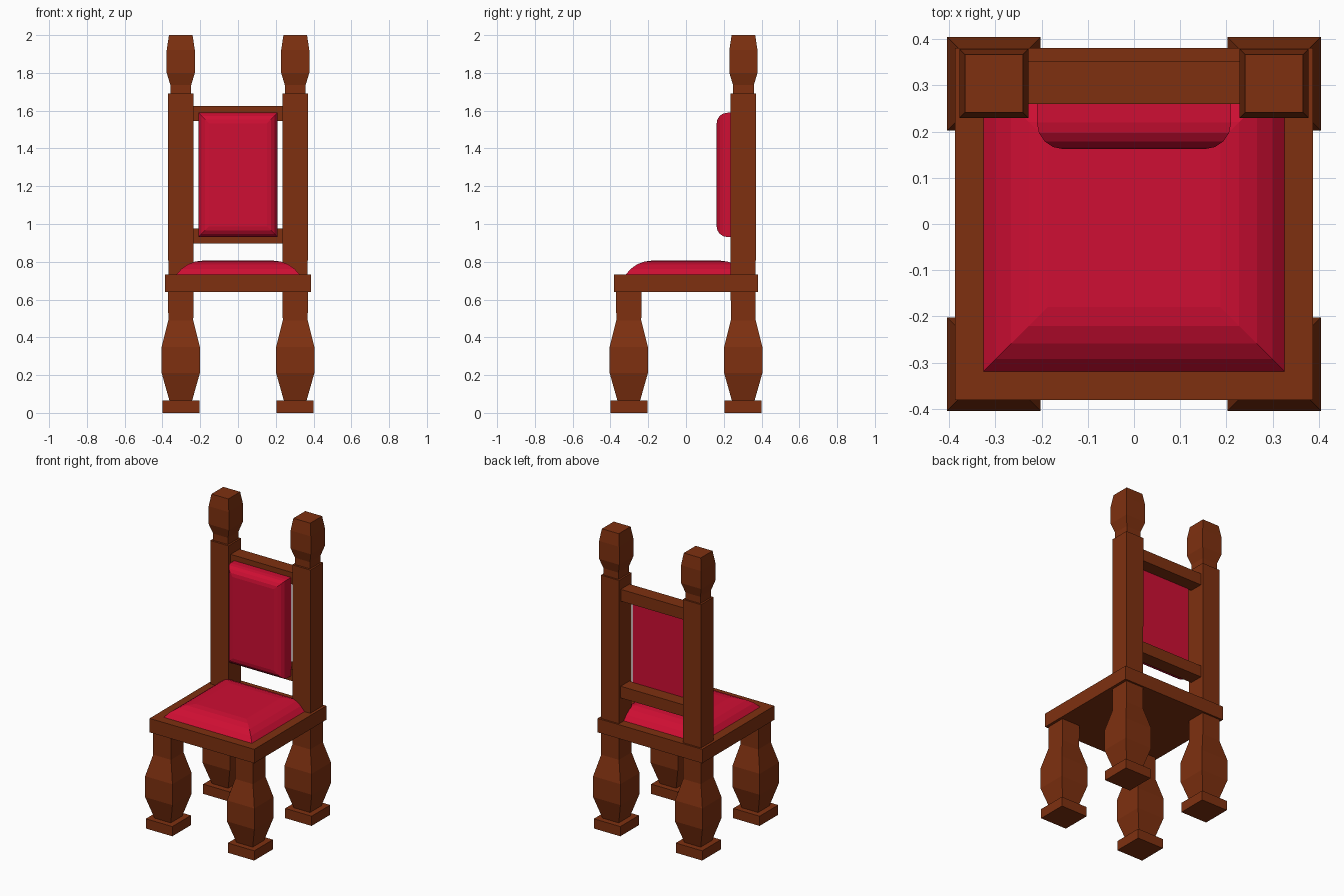
import bpy, bmesh, math

if "Cube" in bpy.data.objects:
    bpy.data.objects.remove(bpy.data.objects["Cube"])

def material(name, rgb):
    m = bpy.data.materials.new(name)
    m.diffuse_color = (*rgb, 1)
    m.use_nodes = True
    m.node_tree.nodes["Principled BSDF"].inputs["Base Color"].default_value = m.diffuse_color
    return m

WOOD = material("brown wood", (0.21, 0.03, 0.005))
RED = material("crimson fabric", (0.62, 0.0044, 0.033))


def stack(name, rings, mat, loc=(0, 0, 0)):
    """Closed solid from rectangular rings given as (half_x, half_y, z)."""
    bm = bmesh.new()
    loops = [[bm.verts.new((sx * hx, sy * hy, z))
              for sx, sy in ((-1, -1), (1, -1), (1, 1), (-1, 1))]
             for hx, hy, z in rings]
    for a, b in zip(loops, loops[1:]):
        for i in range(4):
            j = (i + 1) % 4
            bm.faces.new((a[i], a[j], b[j], b[i]))
    bm.faces.new(loops[0][::-1])
    bm.faces.new(loops[-1])
    bmesh.ops.recalc_face_normals(bm, faces=bm.faces)
    me = bpy.data.meshes.new(name)
    bm.to_mesh(me)
    bm.free()
    me.materials.append(mat)
    ob = bpy.data.objects.new(name, me)
    ob.location = loc
    bpy.context.collection.objects.link(ob)
    return ob


def box(name, hx, hy, z0, z1, mat, loc=(0, 0, 0)):
    return stack(name, [(hx, hy, z0), (hx, hy, z1)], mat, loc)


def cushion(name, hx, hy, base, radius, sweep, steps=4):
    """Mitred pillow: straight base edge, then an arc curving in to a flat top."""
    rings = [(hx, hy, 0)] if base else []
    a0 = math.radians(sweep)
    for i in range(steps + 1):
        a = a0 * (1 - i / steps)
        inset = radius * (math.sin(a0) - math.sin(a))
        rings.append((hx - inset, hy - inset,
                      base + radius * (math.cos(a) - math.cos(a0))))
    return stack(name, rings, RED)


# Legs, posts and feet
C = 0.303
LEG = [(0.06, 0.065), (0.101, 0.21), (0.101, 0.35), (0.066, 0.49)]
FINIAL = [(0.055, 1.69), (0.055, 1.735), (0.0745, 1.80), (0.0745, 1.92), (0.0625, 2.0)]
for side, x in (("left", -C), ("right", C)):
    for end, y, top in (("front", -C, 0.64), ("back", C, 1.69)):
        box(f"{end}_foot_{side}", 0.098, 0.098, 0, 0.065, WOOD, (x, y, 0))
        stack(f"{end}_leg_{side}", [(h, h, z) for h, z in LEG + [(0.067, top)]],
              WOOD, (x, y, 0))
    stack(f"finial_{side}", [(h, h, z) for h, z in FINIAL], WOOD, (x, C + 0.001, 0))

# Seat frame and cushion
box("seat", 0.387, 0.381, 0.639, 0.732, WOOD)
cushion("seat_cushion", 0.326, 0.319, 0, 0.168, 56).location.z = 0.732

# Back rails
box("lower_back_rail", 0.25, 0.046, 0.898, 0.976, WOOD, (0, 0.306, 0))
box("upper_back_rail", 0.25, 0.046, 1.545, 1.624, WOOD, (0, 0.306, 0))

# Back cushion, turned to face the front
back = cushion("back_cushion", 0.21, 0.329, 0.046, 0.057, 90)
back.rotation_euler.x = math.radians(90)
back.location = (0, 0.265, 1.26)
